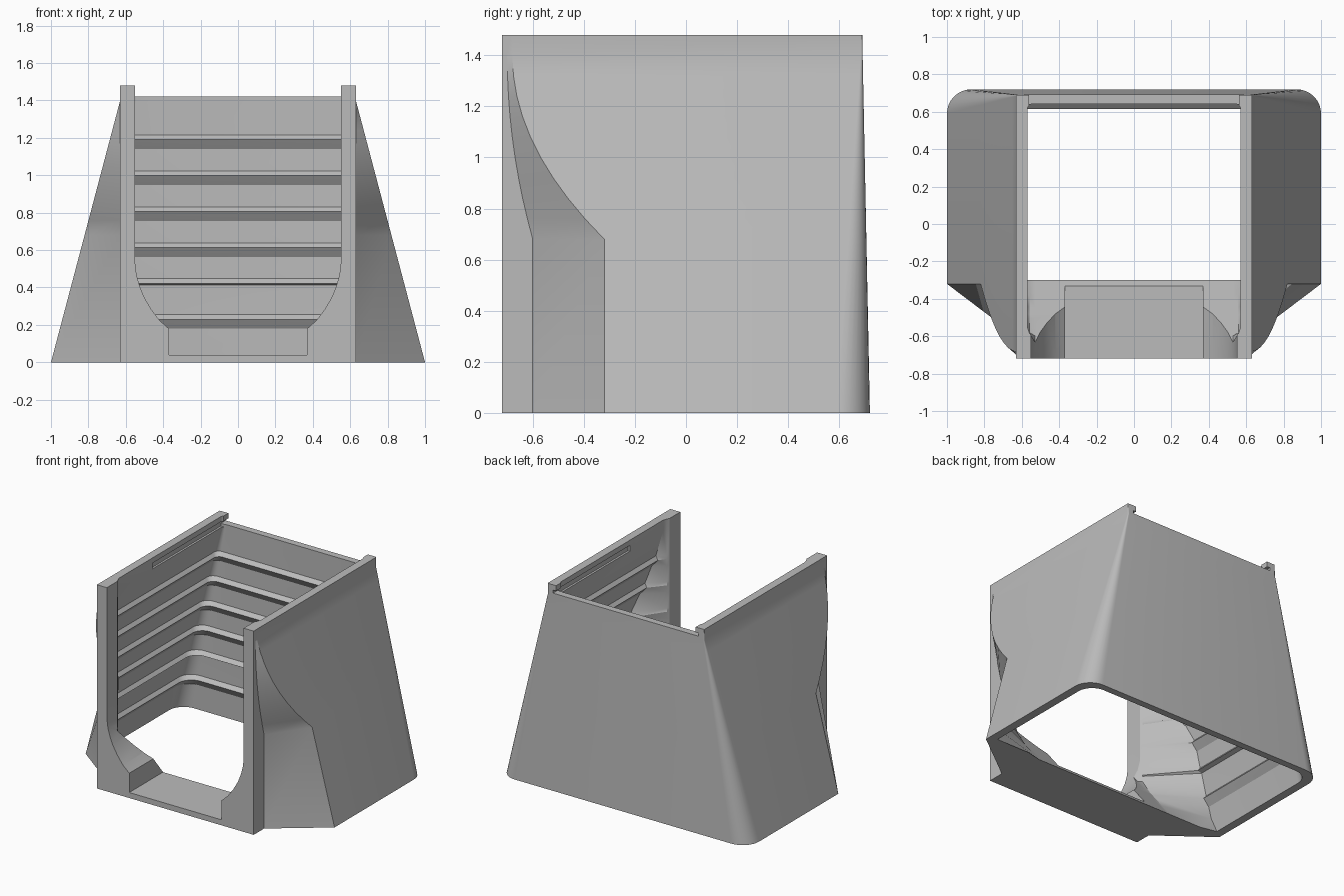
import bpy, bmesh, math

cube = bpy.data.objects.get("Cube")
if cube:
    bpy.data.objects.remove(cube)

grey = bpy.data.materials.new("plain grey")
grey.use_nodes = True
GREY = (0.5, 0.5, 0.5, 1)
grey.diffuse_color = GREY
grey.node_tree.nodes["Principled BSDF"].inputs["Base Color"].default_value = GREY


def loft(name, rings):
    """Closed solid through rings that all have the same point count."""
    bm = bmesh.new()
    loops = [[bm.verts.new(p) for p in ring] for ring in rings]
    n = len(loops[0])
    for a, b in zip(loops, loops[1:]):
        for i in range(n):
            j = (i + 1) % n
            bm.faces.new((a[i], a[j], b[j], b[i]))
    bm.faces.new(loops[0][::-1])
    bm.faces.new(loops[-1])
    bmesh.ops.recalc_face_normals(bm, faces=bm.faces)
    mesh = bpy.data.meshes.new(name)
    bm.to_mesh(mesh)
    bm.free()
    obj = bpy.data.objects.new(name, mesh)
    bpy.context.collection.objects.link(obj)
    mesh.materials.append(grey)
    return obj


def box(name, x, y, z):
    return loft(name, [[(x[0], y[0], h), (x[1], y[0], h), (x[1], y[1], h), (x[0], y[1], h)] for h in z])


def mirrored(half, z):
    return [(x, y, z) for x, y in half] + [(-x, y, z) for x, y in reversed(half)]


def corner(x, y, r, steps=8):
    arc = [math.radians(90 * i / steps) for i in range(steps + 1)]
    return [(x - r + r * math.cos(a), y - r + r * math.sin(a)) for a in arc]


# Leaning wall planes shared by the shell and its cavity
def side_x(z):
    return 1 - 0.37 * min(z / 1.4, 1)


def back_y(z):
    return 0.72 - 0.03 * z / 1.48


def blend(z):
    t = min(max((z - 0.68) / 0.72, 0), 1)
    return t * (2 - t)


def outer_ring(z):
    x, t = side_x(z), blend(z)
    half = [(0.63, -0.72), (0.63, -0.6 - 0.1 * t), (x, -0.32 - 0.36 * t)]
    half += corner(x, back_y(z), 0.005 + 0.125 * max(1 - z / 1.42, 0))
    return mirrored(half, z)


def inner_ring(z, rib):
    x = max(side_x(z) - 0.06 - rib, 0.56)
    front = max(-0.63, -0.3 - 0.8 * z)
    half = [(0.53, front), (0.56, max(front, -0.58)), (x, max(front, -0.3 - 0.25 * blend(z)))]
    half += corner(x, back_y(z) - 0.05 - rib, 0.025 + 0.09 * max(1 - z / 1.42, 0))
    return mirrored(half, z)


# Outer shell, chamfered at the front corners
shell = loft("flared_housing", [outer_ring(z) for z in
             [0, 0.68] + [0.68 + 0.08 * i for i in range(1, 10)] + [1.48]])

# Cavity with six horizontal sawtooth ribs
levels = [(-0.05, 0), (0.1, 0)]
for i in range(6):
    tip = 0.23 + 0.192 * i
    levels += [(tip - 0.05, 0), (tip, 0.03), (tip + 0.025, 0.028 * 0.1)]
levels += [(0.4125, 0), (1.4, 0), (1.6, 0)]
cavity = loft("cavity_cutter", [inner_ring(z, r) for z, r in sorted(levels)])

# Front opening with rounded shoulders and a low sill
half = [(0.37, 0.04), (0.37, 0.18), (0.42, 0.225), (0.465, 0.285), (0.5, 0.345),
        (0.525, 0.405), (0.542, 0.465), (0.55, 0.53), (0.55, 1.6)]
profile = half + [(-x, z) for x, z in reversed(half)]
opening = loft("opening_cutter", [[(x, y, z) for x, z in profile] for y in (-0.8, -0.2)])

# Lowered back edge and lid slots
lid = box("lid_cutter", (-0.561, 0.561), (-0.5, 0.8), (1.42, 1.62))
slots = box("slot_cutter", (-0.585, 0.585), (-0.17, 0.8), (1.42, 1.442))
slots_low = box("slot_low_cutter", (-0.585, 0.585), (-0.17, 0.638), (1.4, 1.425))

for cutter in (cavity, opening, lid, slots, slots_low):
    cutter.hide_render = True
    mod = shell.modifiers.new("cut", "BOOLEAN")
    mod.operation = "DIFFERENCE"
    mod.solver = "EXACT"
    mod.object = cutter
    bpy.context.view_layer.objects.active = shell
    bpy.ops.object.modifier_apply(modifier=mod.name)
    bpy.data.objects.remove(cutter)

bpy.ops.object.select_all(action="DESELECT")
shell.select_set(True)
bpy.context.view_layer.objects.active = shell
bpy.ops.object.shade_smooth_by_angle(angle=math.radians(25))
